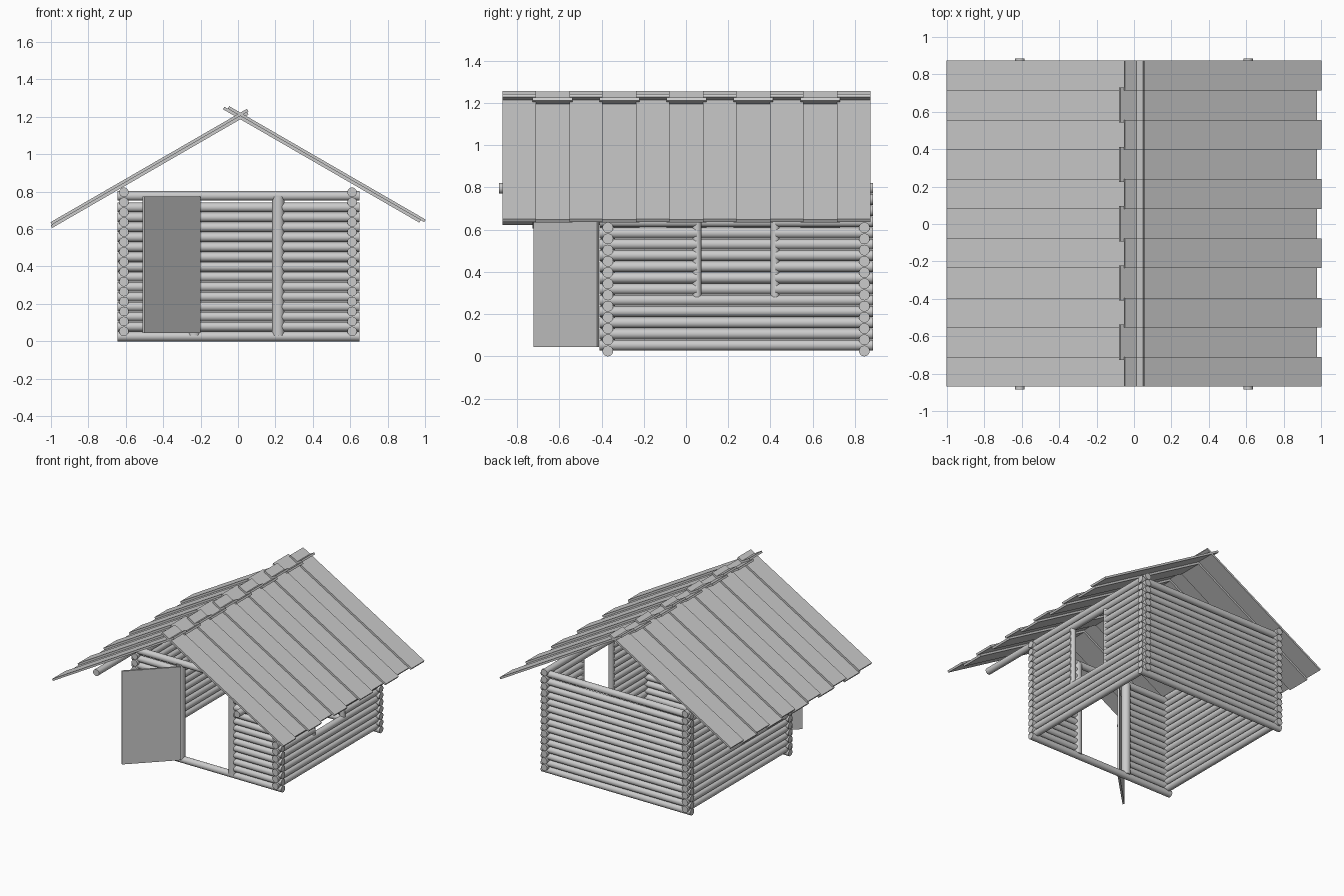
import bpy, math
from mathutils import Vector

if "Cube" in bpy.data.objects:
    bpy.data.objects.remove(bpy.data.objects["Cube"])

R, STEP = 0.0255, 0.0531        # log radius and vertical spacing
WX, WF, WB = 0.61, -0.37, 0.845  # side wall x, front and back wall y


def log(name, a, b, r=R):
    a, b = Vector(a), Vector(b)
    d = b - a
    bpy.ops.mesh.primitive_cylinder_add(vertices=20, radius=r, depth=d.length, location=(a + b) / 2)
    ob = bpy.context.object
    ob.name = name
    ob.rotation_euler = d.to_track_quat('Z', 'Y').to_euler()
    bpy.ops.object.shade_smooth_by_angle(angle=math.radians(40))


def box(name, loc, size, rot=(0, 0, 0)):
    bpy.ops.mesh.primitive_cube_add(size=1, location=loc, rotation=rot)
    ob = bpy.context.object
    ob.name = name
    ob.scale = size
    bpy.ops.object.transform_apply(location=False, rotation=False, scale=True)


# Front and back walls; the doorway interrupts the front logs
for k in range(15):
    z = R + STEP * k + (0.008 if k == 14 else 0)
    log("back_log", (-0.645, WB, z), (0.65, WB, z))
    if k in (0, 14):
        log("front_log", (-0.645, WF, z), (0.65, WF, z))
    else:
        log("front_log_left", (-0.645, WF, z), (-0.235, WF, z))
        log("front_log_right", (0.215, WF, z), (0.65, WF, z))

# Side walls; the right one has a window, top plates run out to the front
for k in range(1, 16):
    z = STEP * k
    y0, y1 = (-0.885 if k == 15 else -0.41), 0.885
    log("left_log", (-WX, y0, z), (-WX, y1, z))
    if 6 <= k <= 13:
        log("right_log_front", (WX, y0, z), (WX, 0.052, z))
        log("right_log_back", (WX, 0.422, z), (WX, y1, z))
    else:
        log("right_log", (WX, y0, z), (WX, y1, z))

# Door and window posts
for x in (-0.235, 0.215):
    log("door_post", (x, WF, 0.03), (x, WF, 0.775), 0.033)
for y in (0.052, 0.422):
    log("window_post", (WX, y, 0.26), (WX, y, 0.745), 0.021)

# Open door, swung out 45 degrees
box("door", (-0.355, -0.567, 0.41), (0.424, 0.015, 0.73), (0, 0, math.radians(45)))

# Roof boards in two alternating layers, crossing at the ridge
T, L, W = 0.0155, 1.213, 0.1585
A = math.radians(30)
for side, top, shift in ((1, (-0.047, 1.257), -0.021), (-1, (-0.048, 1.243), 0.008)):
    d = Vector((math.cos(A), -math.sin(A)))
    n = Vector((math.sin(A), math.cos(A)))
    for i in range(11):
        upper = i % 2 == 0
        y = -0.87 + W * (i + 0.5)
        c = Vector(top) + d * (L / 2) - n * (T / 2)
        if not upper:
            c += d * shift - n * T
        box("roof_board", (side * c.x, y, c.y), (L, W if upper else W + 0.03, T), (0, side * A, 0))
